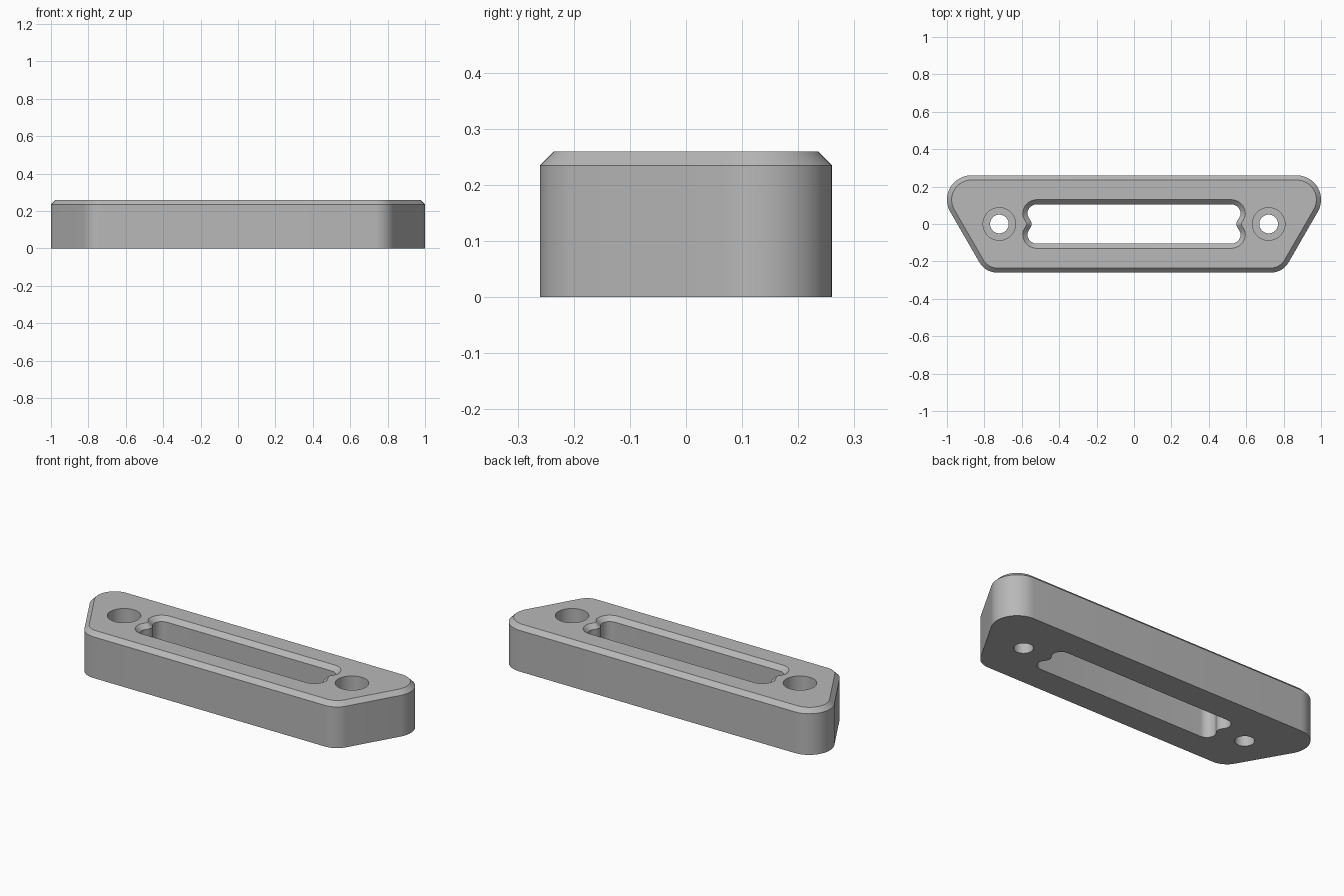
import bpy, bmesh, math
from mathutils import Vector

if "Cube" in bpy.data.objects:
    bpy.data.objects.remove(bpy.data.objects["Cube"])

H, C = 0.26, 0.025          # plate height, chamfer size


def arc(cx, cy, r, a0, a1, n=14):
    return [Vector((cx + r * math.cos(math.radians(a0 + (a1 - a0) * i / n)),
                    cy + r * math.sin(math.radians(a0 + (a1 - a0) * i / n))))
            for i in range(n + 1)]


def mirrored(half):
    """Close a counter-clockwise right half (bottom to top) with its mirror image."""
    return half + [Vector((-p.x, p.y)) for p in reversed(half)]


def offset(pts, d):
    """Move a counter-clockwise outline outwards by d."""
    out = []
    for i, p in enumerate(pts):
        a = (p - pts[i - 1]).normalized()
        b = (pts[(i + 1) % len(pts)] - p).normalized()
        n1, n2 = Vector((a.y, -a.x)), Vector((b.y, -b.x))
        out.append(p + (n1 + n2) * d / (1 + n1.dot(n2)))
    return out


bm = bmesh.new()


def loft(sections):
    """Join stacked outlines with quads; return edges of first and last ring."""
    rings = [[bm.verts.new((p.x, p.y, z)) for p in pts] for pts, z in sections]
    for lo, hi in zip(rings, rings[1:]):
        for i in range(len(lo)):
            bm.faces.new((lo[i - 1], lo[i], hi[i], hi[i - 1]))
    return [[bm.edges.get((r[i - 1], r[i])) for i in range(len(r))]
            for r in (rings[0], rings[-1])]


# Outer wall: rounded trapezoid with chamfered top
rb = 0.11
line_x = 0.87 + 0.13 * 0.866 - (0.065 - (-0.26 + rb / 2)) * 0.5 / 0.866
outline = mirrored(arc(line_x - rb * 0.866, -0.26 + rb, rb, -90, -30)
                   + arc(0.87, 0.13, 0.13, -30, 90, 20))
loops = [loft([(outline, 0), (outline, H - C), (offset(outline, -C), H)])]

# Centre slot: ends bulge inwards around the screw holes
ex, ey, r = 0.57, 0.105, 0.05
k = ey - r
wave = [Vector((ex - 0.0115 * (1 + math.cos(math.pi * t)), t * k))
        for t in [i / 10 for i in range(-9, 10)]]
slot = mirrored(arc(ex - r, -k, r, -90, 0, 10) + wave + arc(ex - r, k, r, 0, 90, 10))
loops.append(loft([(slot, 0), (slot, H - C), (offset(slot, C), H)]))

# Counterbored screw holes
for s in (-1, 1):
    small = arc(s * 0.72, 0, 0.05, 0, 360, 48)[:-1]
    big = arc(s * 0.72, 0, 0.087, 0, 360, 48)[:-1]
    loops.append(loft([(small, 0), (small, 0.13), (big, 0.13), (big, H)]))

# Flat bottom and top faces with openings
for side, nz in ((0, -1), (1, 1)):
    bmesh.ops.triangle_fill(bm, use_beauty=True, normal=(0, 0, nz),
                            edges=[e for l in loops for e in l[side]])
bmesh.ops.recalc_face_normals(bm, faces=bm.faces[:])

me = bpy.data.meshes.new("slotted_plate")
bm.to_mesh(me)
bm.free()
plate = bpy.data.objects.new("slotted_plate", me)
bpy.context.collection.objects.link(plate)

grey = bpy.data.materials.new("plain grey")
grey.diffuse_color = (0.48, 0.48, 0.48, 1)
grey.use_nodes = True
grey.node_tree.nodes["Principled BSDF"].inputs["Base Color"].default_value = grey.diffuse_color
me.materials.append(grey)

bpy.context.view_layer.objects.active = plate
plate.select_set(True)
bpy.ops.object.shade_smooth_by_angle(angle=math.radians(30))
